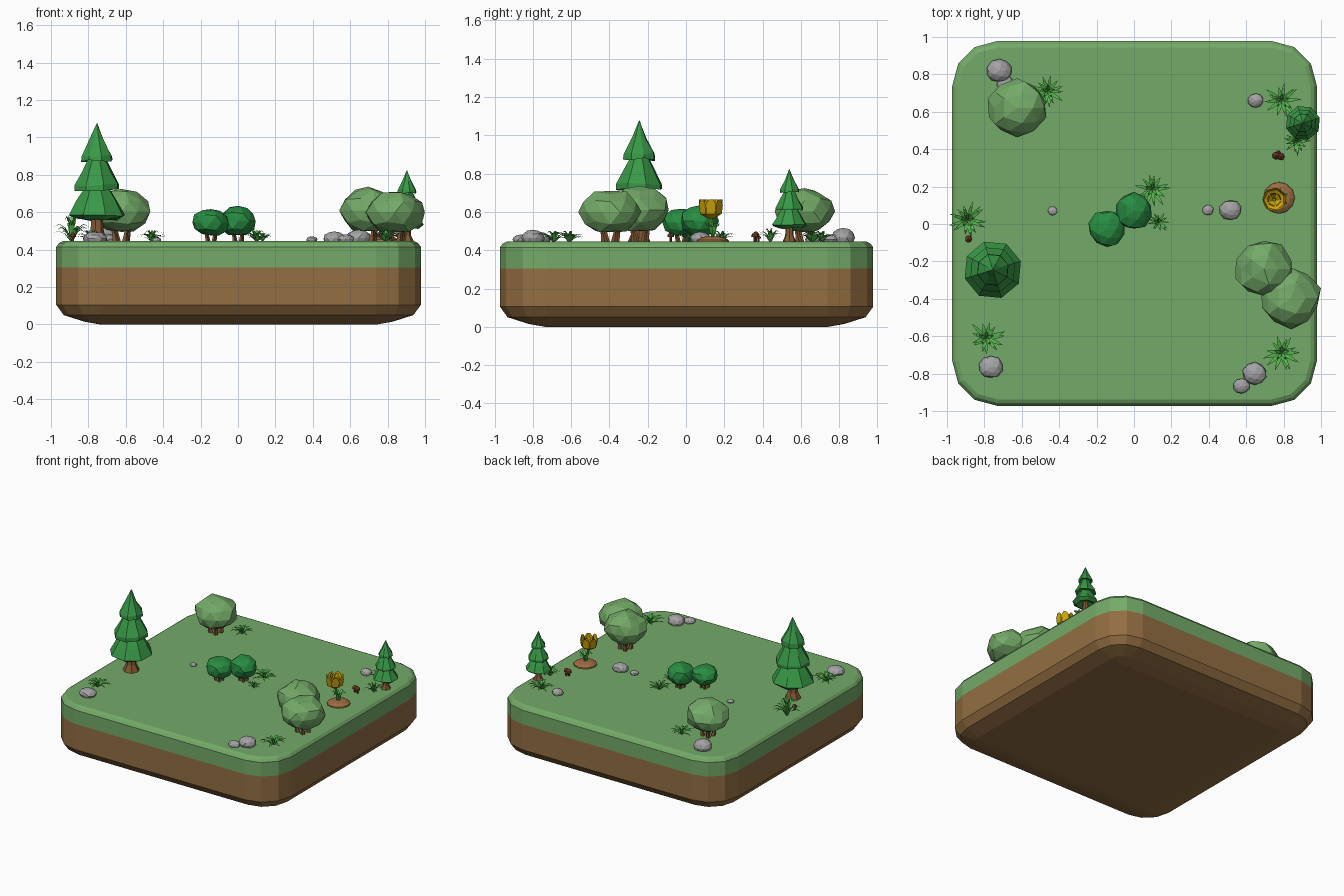
import bpy, bmesh, math, random
from mathutils import Vector, Matrix

random.seed(4)
if "Cube" in bpy.data.objects:
    bpy.data.objects.remove(bpy.data.objects["Cube"], do_unlink=True)

GROUND = 0.445
TAU = math.tau


def material(name, rgb):
    lin = [((c / 255 + 0.055) / 1.055) ** 2.4 for c in rgb] + [1]
    m = bpy.data.materials.new(name)
    m.use_nodes = True
    m.diffuse_color = lin
    m.node_tree.nodes["Principled BSDF"].inputs["Base Color"].default_value = lin
    return m


GRASS = material("meadow green", (116, 170, 104))
SOIL = material("soil brown", (147, 110, 66))
PINE = material("pine green", (56, 152, 70))
LEAF = material("deep leaf green", (40, 142, 66))
BARK = material("bark brown", (132, 90, 54))
ROCK = material("stone grey", (165, 163, 165))
BLADE = material("blade green", (84, 182, 76))
YELLOW = material("petal yellow", (205, 165, 10))
MOUND = material("mound brown", (156, 108, 66))
CAP = material("mushroom brown", (108, 56, 34))


def finish(name, bm, mats, recalc=True):
    if recalc:
        bmesh.ops.recalc_face_normals(bm, faces=bm.faces)
    mesh = bpy.data.meshes.new(name)
    bm.to_mesh(mesh)
    bm.free()
    for m in mats:
        mesh.materials.append(m)
    ob = bpy.data.objects.new(name, mesh)
    bpy.context.scene.collection.objects.link(ob)
    return ob


def loft(bm, rings, mat=0):
    """Skin a stack of equal-length point rings and cap both ends."""
    rows = [[bm.verts.new(p) for p in ring] for ring in rings]
    n = len(rows[0])
    faces = [bm.faces.new((a[i], a[(i + 1) % n], b[(i + 1) % n], b[i]))
             for a, b in zip(rows, rows[1:]) for i in range(n)]
    faces += [bm.faces.new(rows[0][::-1]), bm.faces.new(rows[-1])]
    for f in faces:
        f.material_index = mat


def circle(x, y, z, r, n, jitter=0.0, turn=0.0):
    return [(x + r * math.cos(TAU * i / n + turn), y + r * math.sin(TAU * i / n + turn),
             z + random.uniform(-jitter, jitter)) for i in range(n)]


# Island slab: rounded square rings, soil below and grass above
def slab_ring(inset, z):
    c, r = 0.735, 0.24 - inset
    pts = []
    for q in range(4):
        cx, cy = c * (1 if q in (0, 3) else -1), c * (1 if q < 2 else -1)
        for k in range(4):
            a = math.radians(90 * q + 30 * k)
            pts.append((0.003 + cx + r * math.cos(a), 0.003 + cy + r * math.sin(a), z))
    return pts


bm = bmesh.new()
loft(bm, [slab_ring(i, z) for i, z in ((0.235, 0), (0.15, 0.015), (0.04, 0.05),
                                       (0, 0.105), (0, 0.305), (0, 0.415),
                                       (0.015, 0.435), (0.035, GROUND))])
for f in bm.faces:
    f.material_index = 1 if f.calc_center_median().z > 0.305 else 0
finish("island_slab", bm, [SOIL, GRASS])


# Conifers: one stepped crown on a flared trunk
def conifer(name, x, y, s):
    bm = bmesh.new()
    trunk = ((0.065, -0.01), (0.038, 0.05), (0.03, 0.16))
    loft(bm, [circle(x, y, GROUND + h * s, r * s, 7) for r, h in trunk], 1)
    crown = ((0.03, 0.15), (0.115, 0.115), (0.157, 0.14), (0.115, 0.215), (0.07, 0.285),
             (0.125, 0.275), (0.125, 0.3), (0.085, 0.37), (0.05, 0.44),
             (0.088, 0.43), (0.085, 0.46), (0.04, 0.54), (0.004, 0.625))
    loft(bm, [circle(x, y, GROUND + h * s, r * s, 8, 0.008 * s, 0.3) for r, h in crown])
    finish(name, bm, [PINE, BARK])


conifer("tall_conifer", -0.755, -0.245, 1.0)
conifer("small_conifer", 0.903, 0.54, 0.6)


def lump(name, centre, size, mat, rough, detail=2, flat=0.0, dissolve=16):
    """Faceted boulder shape, used for foliage and stones."""
    bm = bmesh.new()
    bmesh.ops.create_icosphere(bm, subdivisions=detail, radius=1)
    for v in bm.verts:
        v.co *= 1 + random.uniform(-rough, rough * 0.6)
        v.co.z = max(v.co.z, -1 + flat)
        v.co = Vector(centre) + Vector([a * b for a, b in zip(v.co, size)])
    bmesh.ops.dissolve_limit(bm, angle_limit=math.radians(dissolve),
                             verts=bm.verts, edges=bm.edges)
    return finish(name, bm, [mat])


# Bushes: faceted foliage on a fan of short stems
def bush(name, x, y, r, low, high, mat, stems=4):
    half = (high - low) / 2
    lump(name + "_foliage", (x, y, low + half), (r * 1.04, r * 1.04, half * 1.04),
         mat, 0.09, flat=0.12)
    bm = bmesh.new()
    for i in range(stems):
        a = TAU * i / stems + 0.6
        dx, dy = math.cos(a) * r, math.sin(a) * r
        loft(bm, [circle(x + dx * k, y + dy * k, z, w * r, 5)
                  for k, z, w in ((0.22, GROUND - 0.01, 0.13), (0.3, low, 0.08),
                                  (0.45, low + half * 0.7, 0.05))])
    finish(name + "_stems", bm, [BARK])


bush("back_bush", -0.625, 0.62, 0.152, 0.485, 0.72, GRASS)
bush("right_bush_inner", 0.695, -0.24, 0.15, 0.49, 0.73, GRASS)
bush("right_bush_outer", 0.84, -0.395, 0.155, 0.485, 0.715, GRASS)
bush("centre_bush_left", -0.145, -0.025, 0.098, 0.47, 0.62, LEAF)
bush("centre_bush_right", 0.0, 0.07, 0.098, 0.47, 0.635, LEAF)

# Stones: x, y, radius, height above ground
for i, (x, y, r, h) in enumerate(((-0.72, 0.82, 0.068, 0.07), (-0.69, 0.755, 0.045, 0.035),
                                  (-0.765, -0.765, 0.066, 0.05), (0.645, -0.8, 0.066, 0.06),
                                  (0.575, -0.865, 0.045, 0.035), (0.65, 0.66, 0.043, 0.04),
                                  (0.515, 0.075, 0.06, 0.05), (0.395, 0.075, 0.031, 0.025),
                                  (-0.435, 0.07, 0.026, 0.02))):
    lump(f"stone_{i + 1}", (x, y, GROUND + h * 0.3), (r, r * 0.92, h * 0.75), ROCK, 0.06,
         flat=0.4, dissolve=10)


# Grass tufts: arched, tapering blades
def blade(bm, x, y, z, angle, reach, rise, width, mat=0):
    d = Vector((math.cos(angle), math.sin(angle), 0))
    side = Vector((-d.y, d.x, 0)) * width / 2
    rows = []
    for t, w, h in ((0.05, 0.6, 0), (0.35, 1, 0.75), (0.7, 0.7, 1)):
        p = Vector((x, y, z + h * rise)) + d * reach * t
        rows.append([bm.verts.new(p - side * w), bm.verts.new(p + side * w)])
    tip = bm.verts.new(Vector((x, y, z + rise * 0.8)) + d * reach)
    for a, b in zip(rows, rows[1:]):
        bm.faces.new((a[0], b[0], b[1], a[1])).material_index = mat
    bm.faces.new((rows[-1][0], tip, rows[-1][1])).material_index = mat


def tuft(name, x, y, reach, rise, count=13):
    bm = bmesh.new()
    for i in range(count):
        blade(bm, x, y, GROUND, TAU * i / count + random.uniform(-0.2, 0.2),
              reach * random.uniform(0.7, 1.1), rise * random.uniform(0.5, 1.1), reach * 0.2)
    for i in range(5):
        blade(bm, x, y, GROUND, TAU * i / 5 + 0.3, reach * 0.4, rise * 1.25, reach * 0.16)
    finish(name, bm, [BLADE], False)


for i, t in enumerate(((-0.46, 0.71, 0.095, 0.045), (0.79, 0.66, 0.1, 0.045),
                       (0.87, 0.44, 0.075, 0.055), (0.1, 0.185, 0.1, 0.045),
                       (0.13, 0.01, 0.06, 0.035), (-0.89, 0.02, 0.1, 0.105),
                       (-0.79, -0.61, 0.105, 0.045), (0.79, -0.69, 0.105, 0.045))):
    tuft(f"grass_tuft_{i + 1}", *t)


# Mushrooms: slim stalk with a domed cap
def mushroom(name, x, y, s):
    bm = bmesh.new()
    profile = ((0.008, -0.005), (0.007, 0.028), (0.021, 0.026), (0.017, 0.042), (0.005, 0.052))
    loft(bm, [circle(x, y, GROUND + h * s, r * s, 7) for r, h in profile])
    finish(name, bm, [CAP])


for i, m in enumerate(((0.76, 0.365, 1.0), (0.785, 0.36, 0.95), (0.772, 0.38, 0.6),
                       (-0.885, -0.08, 0.9))):
    mushroom(f"mushroom_{i + 1}", *m)

# Flower: earth mound, stem with leaves, cup of pointed petals
FX, FY = 0.75, 0.13
bm = bmesh.new()
loft(bm, [circle(0.775, 0.14, GROUND + h, r, 12)
          for r, h in ((0.087, -0.01), (0.083, 0.008), (0.06, 0.022), (0.03, 0.028))])
finish("flower_mound", bm, [MOUND])

bm = bmesh.new()
loft(bm, [circle(x, y, z, r, 6) for x, y, z, r in ((0.775, 0.14, GROUND, 0.01),
                                                   (FX, FY, 0.585, 0.008))])
for i in range(6):
    blade(bm, 0.775, 0.14, GROUND + 0.02, TAU * i / 6 + 0.4, 0.055, 0.075, 0.024)
finish("flower_stem", bm, [BLADE], False)

bm = bmesh.new()
for layer, (size, n) in enumerate(((1.0, 7), (0.6, 5))):
    for i in range(n):
        turn = Matrix.Rotation(TAU * i / n + layer * 0.5, 3, "Z")
        rows = [[bm.verts.new(Vector((FX, FY, 0.565 + z)) + turn @ Vector((r * size, s * w * size, z * 0)))
                 for s in (-1, 1)]
                for r, z, w in ((0.012, 0, 0.01), (0.05, 0.025, 0.028), (0.056, 0.07, 0.03),
                                (0.06, 0.1, 0.012))]
        for a, b in zip(rows, rows[1:]):
            bm.faces.new((a[0], a[1], b[1], b[0]))
finish("flower_petals", bm, [YELLOW], False)
